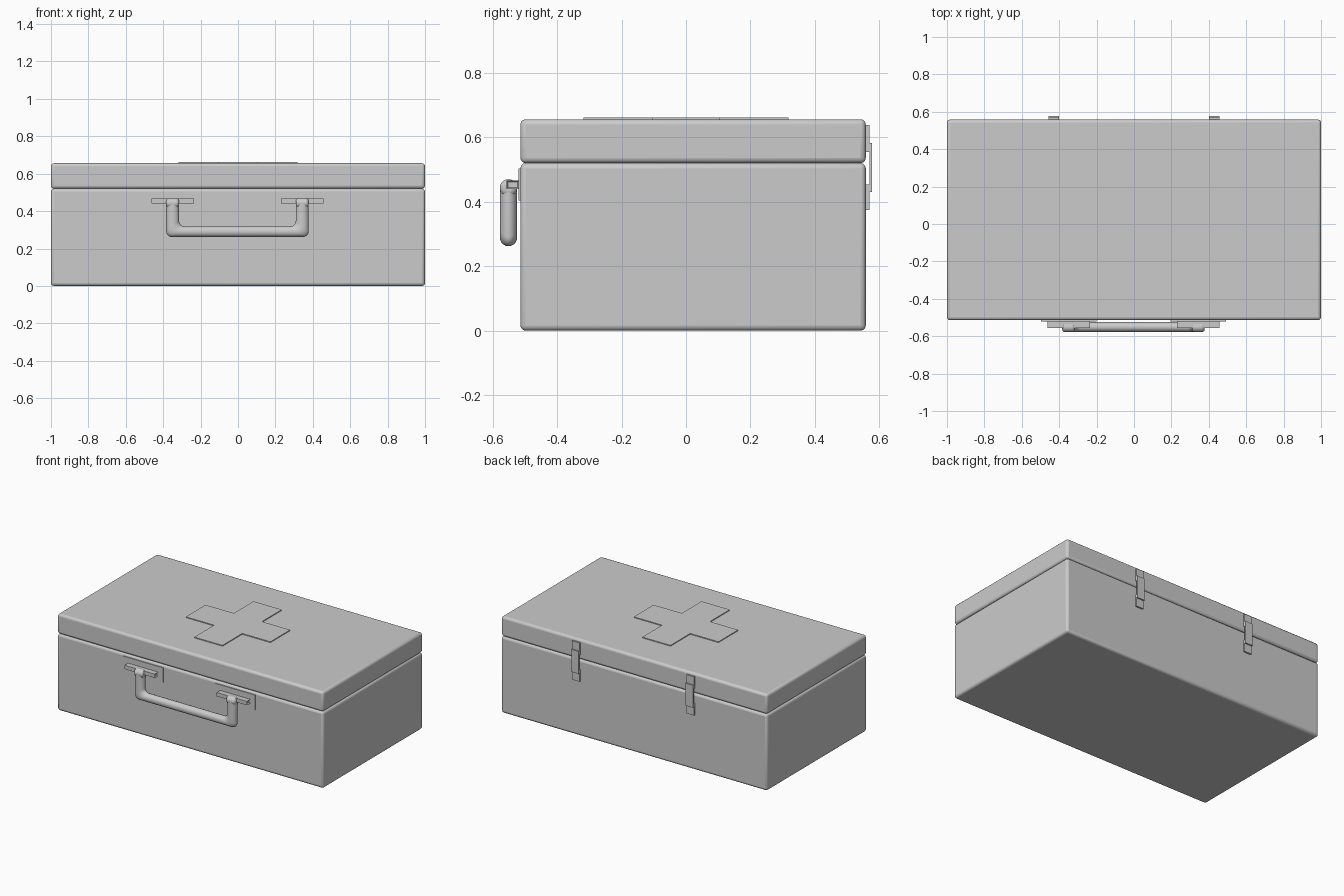
import bpy, bmesh, math

if "Cube" in bpy.data.objects:
    bpy.data.objects.remove(bpy.data.objects["Cube"])

CX = -0.003        # handle hardware sits a hair left of centre
BACK = 0.558
FRONT = -0.514


def finish(name, bm, bevel=0.0, segments=3):
    bmesh.ops.recalc_face_normals(bm, faces=bm.faces)
    me = bpy.data.meshes.new(name)
    bm.to_mesh(me)
    bm.free()
    ob = bpy.data.objects.new(name, me)
    bpy.context.collection.objects.link(ob)
    if bevel:
        m = ob.modifiers.new("Bevel", 'BEVEL')
        m.width, m.segments = bevel, segments
        m.limit_method = 'ANGLE'
        m.angle_limit = math.radians(50)
    bpy.ops.object.select_all(action='DESELECT')
    ob.select_set(True)
    bpy.context.view_layer.objects.active = ob
    bpy.ops.object.shade_smooth_by_angle(angle=math.radians(35))
    return ob


def box_bm(x, y, z):
    bm = bmesh.new()
    bmesh.ops.create_cube(bm, size=1)
    for v in bm.verts:
        v.co = [lo + (c + 0.5) * (hi - lo) for c, (lo, hi) in zip(v.co, (x, y, z))]
    return bm


def box(name, x, y, z, bevel=0.0, segments=3):
    return finish(name, box_bm(x, y, z), bevel, segments)


# case body and lid
box("case_body", (-1, 1), (FRONT, BACK), (0, 0.52), 0.016)
box("case_lid", (-1, 1), (FRONT, BACK), (0.52, 0.656), 0.016)

# raised cross on the lid
L, W = 0.318, 0.106
outline = [(W, L), (W, W), (L, W), (L, -W), (W, -W), (W, -L),
           (-W, -L), (-W, -W), (-L, -W), (-L, W), (-W, W), (-W, L)]
bm = bmesh.new()
face = bm.faces.new([bm.verts.new((x, y, 0.65)) for x, y in outline])
ext = bmesh.ops.extrude_face_region(bm, geom=[face])
for v in ext["geom"]:
    if isinstance(v, bmesh.types.BMVert):
        v.co.z = 0.662
finish("lid_cross", bm)

# carry handle: oval tube following a rounded U
N, R, TOP, HY = 20, 0.03, 0.443, -0.551
bm = bmesh.new()
strands = []
for j in range(N):
    a = 2 * math.pi * j / N
    w = 0.3465 + 0.0345 * math.cos(a)
    low = 0.290 - 0.028 * math.cos(a)
    y = HY + 0.027 * math.sin(a)
    half = []
    for k in range(7):
        t = math.pi / 2 * k / 6
        half.append((w - R + R * math.cos(t), low + R - R * math.sin(t)))
    pts = [(w, TOP)] + half
    pts += [(-x, z) for x, z in reversed(pts)]
    strands.append([bm.verts.new((CX + x, y, z)) for x, z in pts])
for j in range(N):
    s0, s1 = strands[j], strands[(j + 1) % N]
    for k in range(len(s0) - 1):
        bm.faces.new((s0[k], s0[k + 1], s1[k + 1], s1[k]))
for end in (0, -1):
    bm.faces.new([s[end] for s in strands])
finish("carry_handle", bm)

for side, s in (("left", -1), ("right", 1)):
    hx = CX + s * 0.3465

    # rounded knuckle at the top of each handle leg
    bm = bmesh.new()
    bmesh.ops.create_cone(bm, cap_ends=True, segments=24, radius1=0.027,
                          radius2=0.027, depth=0.069)
    for v in bm.verts:
        x, y, z = v.co
        v.co = (hx + z, HY + y, TOP + x)
    finish("handle_knuckle_" + side, bm, 0.015)

    # mounting plate
    box("handle_plate_" + side, (hx - 0.149, hx + 0.149),
        (-0.520, FRONT + 0.004), (0.404, 0.504))

    # pivot lug with recessed ends
    bm = box_bm((hx - 0.114, hx + 0.114), (-0.557, -0.518), (0.440, 0.466))
    bm.normal_update()
    ends = [f for f in bm.faces if abs(f.normal.x) > 0.9]
    bmesh.ops.inset_individual(bm, faces=ends, thickness=0.007, depth=-0.008)
    finish("handle_lug_" + side, bm)

    # rear hinge: two pads bridged by a strap
    bx = (s * 0.43 - 0.028, s * 0.43 + 0.028)
    box("hinge_upper_pad_" + side, bx, (BACK - 0.004, 0.569), (0.555, 0.638))
    box("hinge_lower_pad_" + side, bx, (BACK - 0.004, 0.569), (0.375, 0.454))
    box("hinge_strap_" + side, bx, (0.569, 0.578), (0.431, 0.583))
